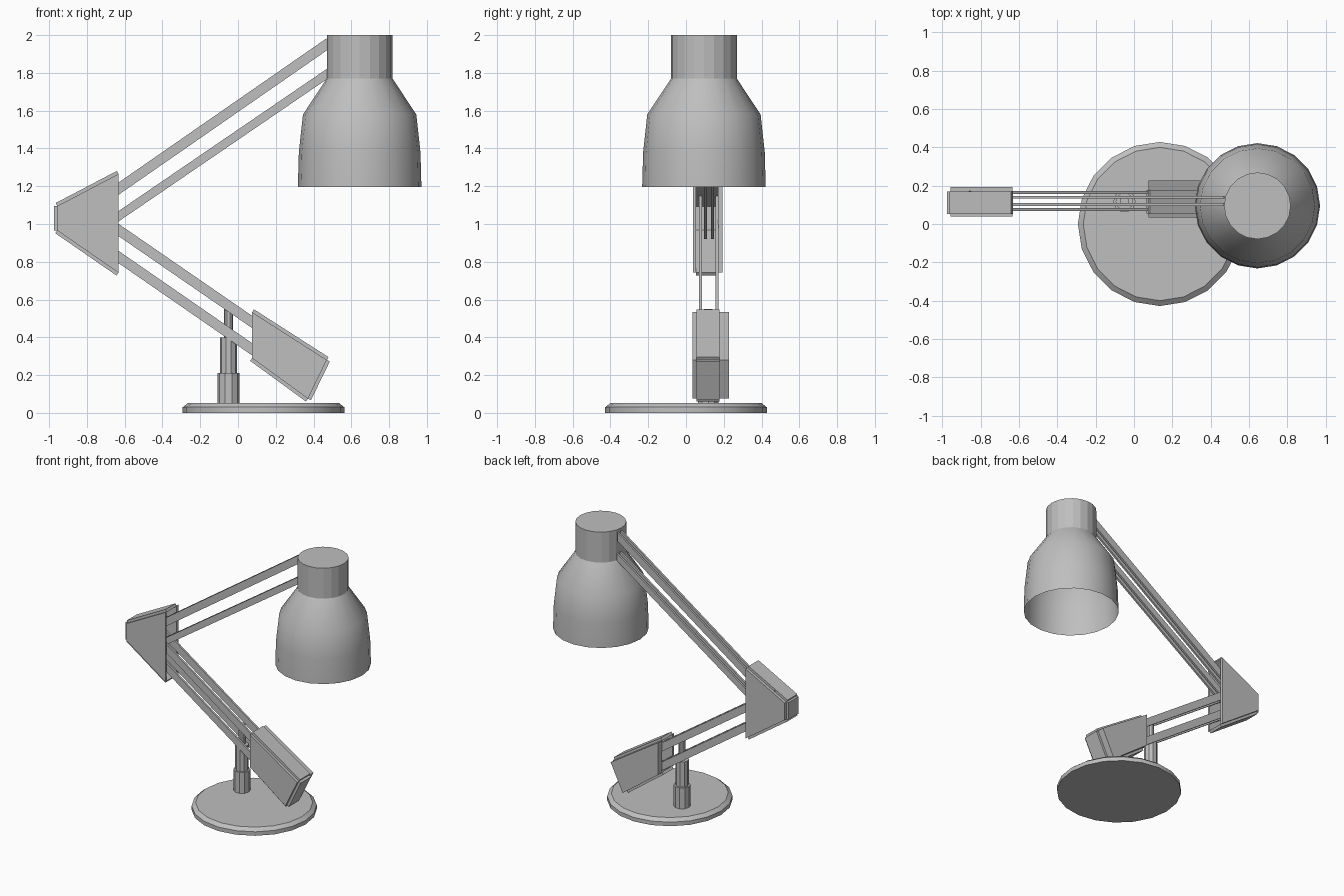
import bpy, bmesh, math
from mathutils import Vector

cube = bpy.data.objects.get("Cube")
if cube:
    bpy.data.objects.remove(cube, do_unlink=True)

grey = bpy.data.materials.new("light grey")
grey.use_nodes = True
colour = (0.52, 0.52, 0.52, 1)
grey.diffuse_color = colour
grey.node_tree.nodes["Principled BSDF"].inputs["Base Color"].default_value = colour


def finish(name, bm, smooth=None):
    bmesh.ops.recalc_face_normals(bm, faces=bm.faces)
    mesh = bpy.data.meshes.new(name)
    bm.to_mesh(mesh)
    bm.free()
    mesh.materials.append(grey)
    obj = bpy.data.objects.new(name, mesh)
    bpy.context.collection.objects.link(obj)
    if smooth:
        bpy.ops.object.select_all(action='DESELECT')
        obj.select_set(True)
        bpy.context.view_layer.objects.active = obj
        bpy.ops.object.shade_smooth_by_angle(angle=math.radians(smooth))
    return obj


def lathe(name, centre, profile, sides, cap_low=True, cap_high=True, smooth=None):
    """Stack rings of (radius, height) around a vertical axis."""
    bm = bmesh.new()
    rings = []
    for r, z in profile:
        rings.append([bm.verts.new((centre[0] + r * math.cos(math.tau * i / sides),
                                    centre[1] + r * math.sin(math.tau * i / sides), z))
                      for i in range(sides)])
    for a, b in zip(rings, rings[1:]):
        for i in range(sides):
            j = (i + 1) % sides
            bm.faces.new((a[i], a[j], b[j], b[i]))
    if cap_low:
        bm.faces.new(rings[0])
    if cap_high:
        bm.faces.new(rings[-1])
    return finish(name, bm, smooth)


def slab(name, outline, y0, y1):
    """Extrude an (x, z) outline from y0 to y1."""
    bm = bmesh.new()
    face = bm.faces.new([bm.verts.new((x, y0, z)) for x, z in outline])
    ext = bmesh.ops.extrude_face_region(bm, geom=[face])
    moved = [v for v in ext["geom"] if isinstance(v, bmesh.types.BMVert)]
    bmesh.ops.translate(bm, verts=moved, vec=(0, y1 - y0, 0))
    return finish(name, bm)


def bracket(name, outline, front, back):
    """Two side plates joined by cover strips along all but the last edge."""
    slab(name + "_front_plate", outline, *front)
    slab(name + "_back_plate", outline, *back)
    pts = [Vector(p) for p in outline]
    mid = sum(pts, Vector((0, 0))) / len(pts)
    for k, (a, b) in enumerate(zip(pts, pts[1:])):
        d = (b - a).normalized()
        n = Vector((-d.y, d.x))
        if n.dot(a - mid) < 0:
            n = -n
        inner, outer = n * -0.003, n * 0.018
        slab(f"{name}_cover_{k + 1}", [a + inner, b + inner, b + outer, a + outer],
             front[1], back[0])


def bars(name, start, end, height, ys, width=0.015):
    """Matching sloped bars, one at each y, with upright ends."""
    (x0, z0), (x1, z1) = start, end
    h = height / 2
    for k, y in enumerate(ys):
        slab(f"{name}_{k + 1}", [(x0, z0 - h), (x1, z1 - h), (x1, z1 + h), (x0, z0 + h)],
             y, y + width)


# Base and stepped post
lathe("base", (0.135, 0), [(0.428, 0), (0.428, 0.03), (0.4, 0.052)], 20, smooth=30)
post = (-0.05, 0.118)
lathe("post_sleeve", post, [(0.058, 0.05), (0.058, 0.21)], 10)
lathe("post_middle", post, [(0.046, 0.21), (0.046, 0.4)], 10)
lathe("post_pin", post, [(0.024, 0.4), (0.024, 0.55)], 10)

# Brackets: the open side is the last edge of each outline
bracket("lower_bracket", [(0.075, 0.533), (0.47, 0.28), (0.37, 0.075), (0.075, 0.29)],
        (0.035, 0.055), (0.177, 0.227))
bracket("elbow_bracket", [(-0.633, 1.265), (-0.957, 1.095), (-0.957, 0.966), (-0.633, 0.742)],
        (0.038, 0.052), (0.17, 0.192))

# Lower arm, two bars at each height
lower_ys = (0.069, 0.156)
bars("lower_arm_top_bar", (-0.86, 1.125), (0.2, 0.395), 0.065, lower_ys)
bars("lower_arm_bottom_bar", (-0.82, 0.955), (0.2, 0.25), 0.065, lower_ys)

# Upper arm, set between the lower bars
upper_ys = (0.095, 0.132)
bars("upper_arm_top_bar", (-0.83, 1.05), (0.468, 1.95), 0.065, upper_ys)
bars("upper_arm_bottom_bar", (-0.77, 0.947), (0.475, 1.797), 0.055, upper_ys)

# Lamp head
head = (0.644, 0.095)
lathe("shade", head, [(0.327, 1.197), (0.322, 1.38), (0.3, 1.58), (0.174, 1.77)], 20,
      cap_low=False, cap_high=False, smooth=40)
lathe("shade_neck", head, [(0.174, 1.77), (0.174, 2.0)], 20, cap_low=False)
